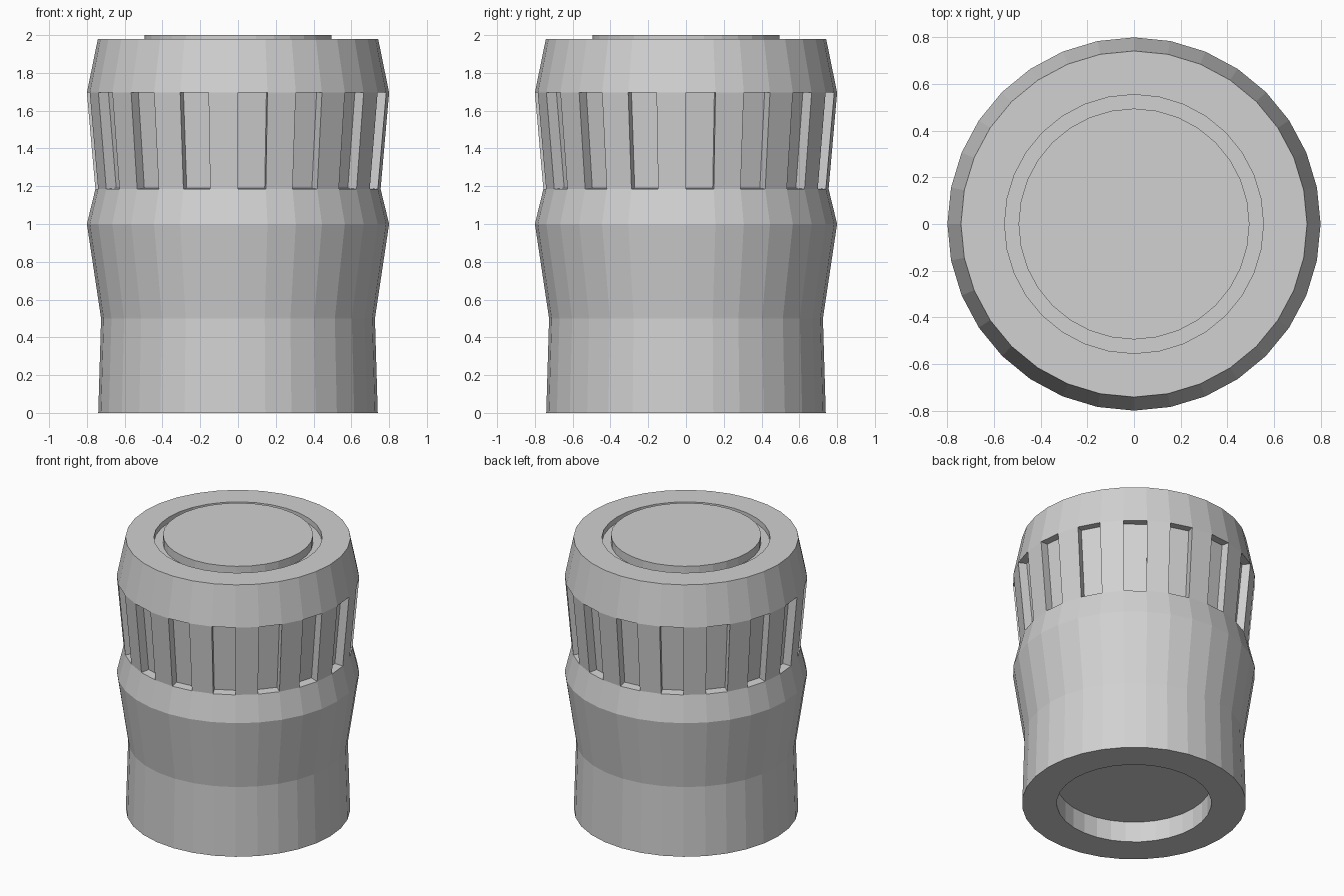
import bpy
import bmesh
from math import sin, cos, tau

cube = bpy.data.objects.get("Cube")
if cube:
    bpy.data.objects.remove(cube, do_unlink=True)

SIDES = 32
GRIP_RING = 5      # profile step that carries the grip slots
SLOT_DEPTH = 0.06

# Radius and height, from the underside socket, up the wall, to the raised cap
profile = [(0.51, 0.15), (0.51, 0), (0.74, 0), (0.725, 0.5), (0.8, 1.0),
           (0.755, 1.185), (0.8, 1.695), (0.742, 1.98), (0.555, 1.98),
           (0.555, 1.94), (0.495, 1.94), (0.495, 2.0)]

grey = bpy.data.materials.new("light_grey")
grey.use_nodes = True
colour = (0.64, 0.64, 0.64, 1)
grey.diffuse_color = colour
grey.node_tree.nodes["Principled BSDF"].inputs["Base Color"].default_value = colour

# Lathe the body
bm = bmesh.new()
rings = [[bm.verts.new((r * sin(tau * i / SIDES), -r * cos(tau * i / SIDES), z))
          for i in range(SIDES)] for r, z in profile]
slots = []
for step, (low, high) in enumerate(zip(rings, rings[1:])):
    for i in range(SIDES):
        j = (i + 1) % SIDES
        face = bm.faces.new((low[i], low[j], high[j], high[i]))
        if step == GRIP_RING and i % 2 == 0:
            slots.append(face)
bm.faces.new(rings[0][::-1])
bm.faces.new(rings[-1])
bm.normal_update()

# Sink every other grip panel straight in along its own normal
for face in slots:
    inward = face.normal * -SLOT_DEPTH
    new = bmesh.ops.extrude_discrete_faces(bm, faces=[face])["faces"]
    bmesh.ops.translate(bm, vec=inward, verts=new[0].verts)
bm.normal_update()

mesh = bpy.data.meshes.new("ribbed_knob")
bm.to_mesh(mesh)
bm.free()
mesh.materials.append(grey)
knob = bpy.data.objects.new("ribbed_knob", mesh)
bpy.context.collection.objects.link(knob)
